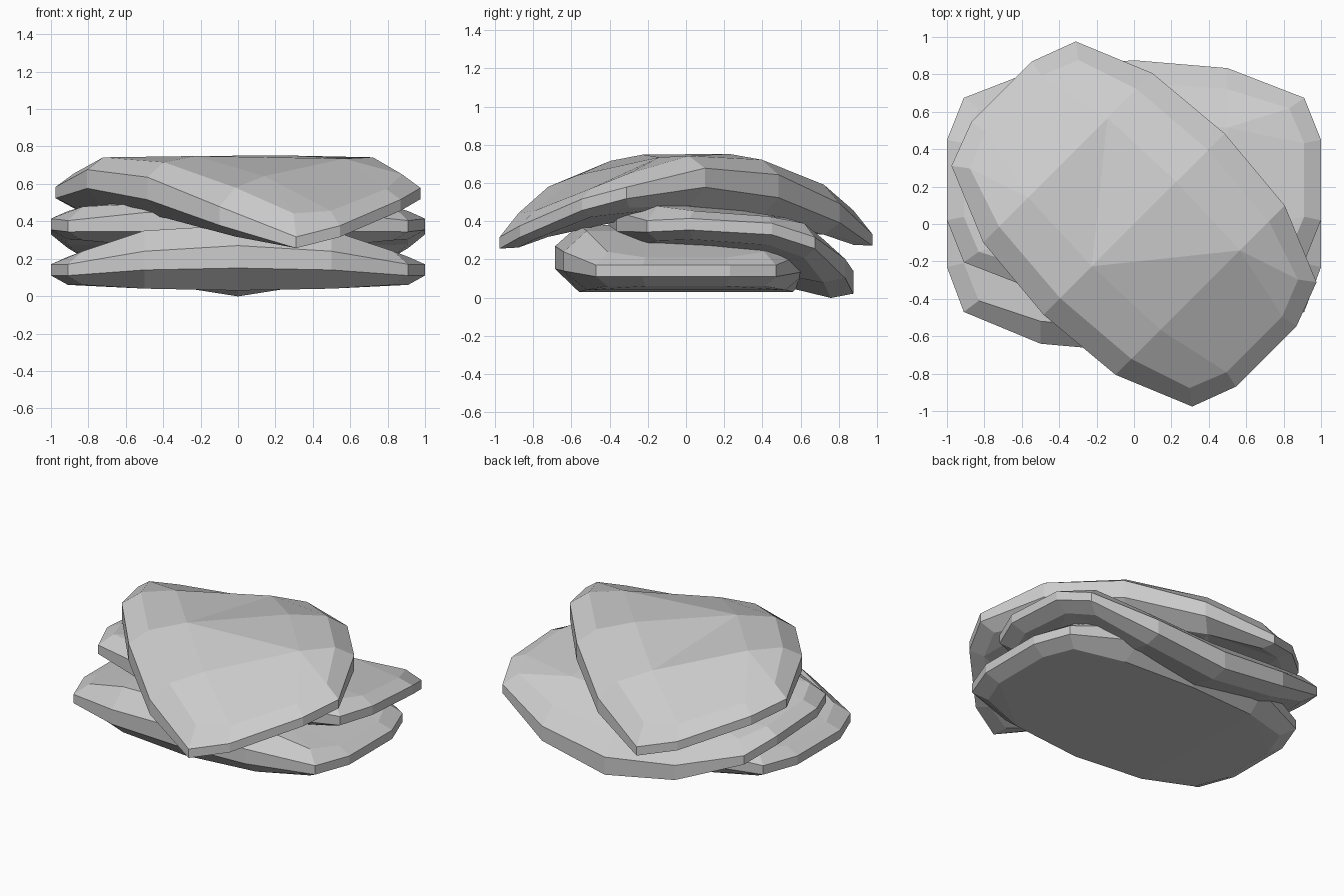
import bpy, bmesh, math

if "Cube" in bpy.data.objects:
    bpy.data.objects.remove(bpy.data.objects["Cube"])

# quarter outlines, from the long tip to the middle of the long side: (x, y, z)
BOTTOM = [(.91, .21, -.05), (.83, .41, -.05), (.5, .52, -.07), (0, .56, -.08)]
LOWER = [(1, .23, 0), (.91, .47, 0), (.5, .64, .03), (0, .685, .04)]
UPPER = [(1, .23, .06), (.91, .47, .06), (.5, .64, .13), (0, .685, .16)]
SHOULDER = [(.91, .21, .10), (.83, .41, .13), (.5, .52, .24), (0, .56, .27)]
CROWN = [(.5, .3, .24)] * 3 + [(0, .32, .27)]


def ring(q):
    """Mirror a quarter outline into a full loop of 14 points."""
    half = q + [(-x, y, z) for x, y, z in reversed(q[:-1])]
    return half + [(-x, -y, z) for x, y, z in half]


def ring_ordered(q):
    half = q + [(-x, y, z) for x, y, z in reversed(q[:-1])]
    return half + [(x, -y, z) for x, y, z in reversed(half)]


def slab(name, bend, angle=0, shift=0, thick=1, y_scale=1):
    bm = bmesh.new()
    c, s = math.cos(angle), math.sin(angle)
    loops = []
    for q in (BOTTOM, LOWER, UPPER, SHOULDER, CROWN):
        loop = []
        for x, y, z in ring(q):
            y *= y_scale
            px, py = c * x - s * y, s * x + c * y
            loop.append(bm.verts.new((px, py + shift, bend(px, py) + z * (thick if z > .16 else 1))))
        loops.append(loop)
    n = len(loops[0])
    for a, b in zip(loops, loops[1:]):
        for i in range(n):
            j = (i + 1) % n
            bm.faces.new((a[i], a[j], b[j], b[i]))
    bm.faces.new(loops[0][::-1])
    bm.faces.new(loops[-1])
    # join the coincident crown points
    bmesh.ops.remove_doubles(bm, verts=bm.verts, dist=.001)
    bmesh.ops.triangulate(bm, faces=[f for f in bm.faces if len(f.verts) > 4])
    bmesh.ops.recalc_face_normals(bm, faces=bm.faces)
    me = bpy.data.meshes.new(name)
    bm.to_mesh(me)
    bm.free()
    ob = bpy.data.objects.new(name, me)
    bpy.context.collection.objects.link(ob)
    return ob


def droop(x, y):
    """Rear edge bends down, most at the middle."""
    if y < 0:
        return .355 - .3 * y ** 4
    return .355 - .73 * y ** 1.5 * (1 - .65 * x * x)


# flat stone at the base
slab("bottom_stone", lambda x, y: .11)
# stone set back, its rear edge drooping to the ground
slab("middle_stone", droop, shift=.235, thick=.65, y_scale=.935)
# arched stone laid diagonally across the top
slab("top_stone", lambda x, y: .55 + .008 * y - .3 * y * y,
     angle=math.radians(-45), thick=.8)
